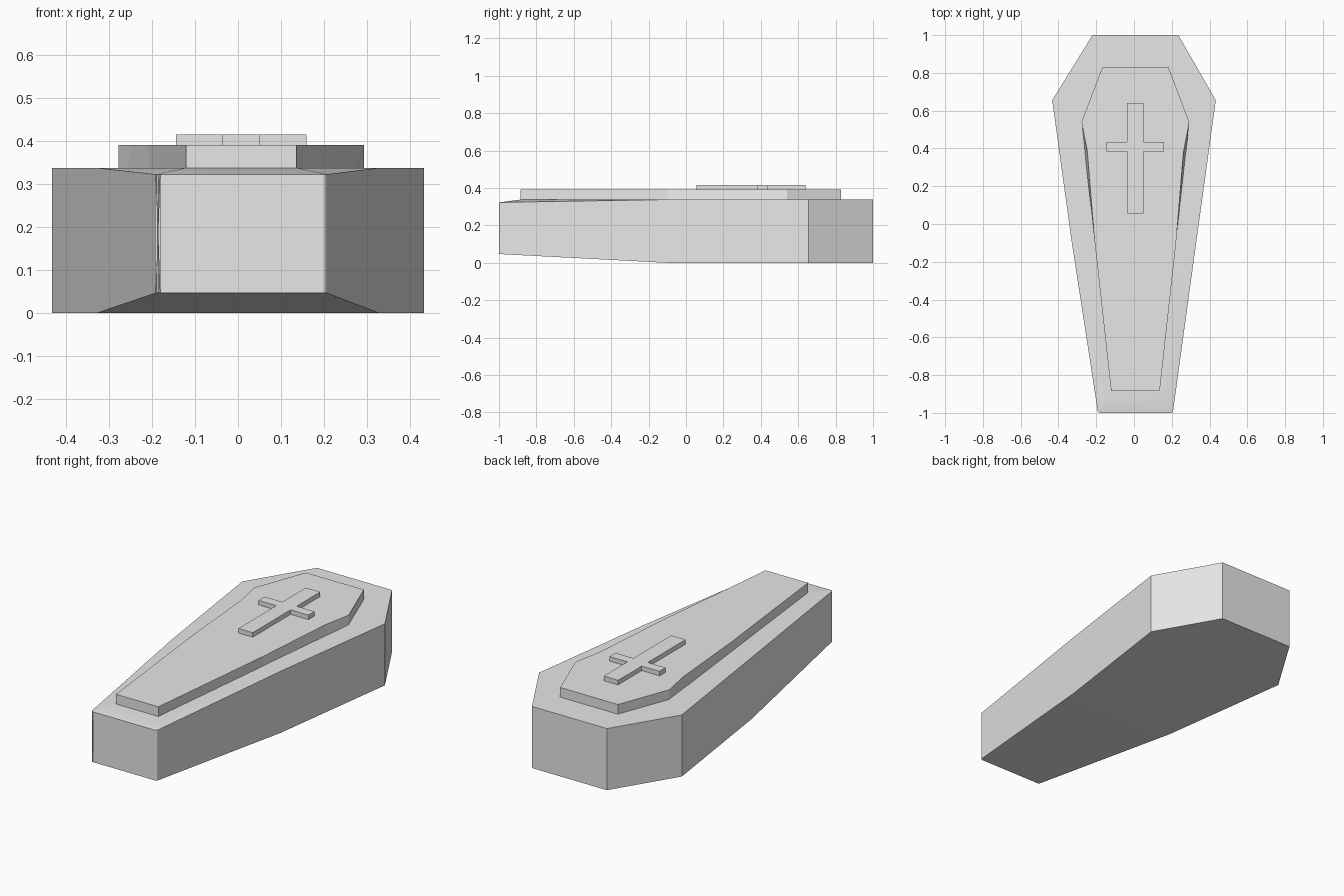
import bpy, bmesh, math

if "Cube" in bpy.data.objects:
    bpy.data.objects.remove(bpy.data.objects["Cube"], do_unlink=True)

GREY = bpy.data.materials.new("pale grey")
GREY.use_nodes = True
GREY.diffuse_color = (0.8, 0.8, 0.8, 1)
GREY.node_tree.nodes["Principled BSDF"].inputs["Base Color"].default_value = (0.8, 0.8, 0.8, 1)

OFF = 0.0075      # upper parts sit slightly off the centre line
TOP = 0.338       # height of the box rim


def finish(bm, name):
    bmesh.ops.recalc_face_normals(bm, faces=bm.faces[:])
    mesh = bpy.data.meshes.new(name)
    bm.to_mesh(mesh)
    bm.free()
    mesh.materials.append(GREY)
    obj = bpy.data.objects.new(name, mesh)
    bpy.context.collection.objects.link(obj)
    return obj


def mirrored(half):
    """Close a right-hand half outline with its mirror image."""
    return half + [(-x, y) for x, y in reversed(half)]


def prism(name, low, high, z0, z1):
    """Solid between two outlines that have the same number of points."""
    bm = bmesh.new()
    a = [bm.verts.new((x + OFF, y, z0)) for x, y in low]
    b = [bm.verts.new((x + OFF, y, z1)) for x, y in high]
    bm.faces.new(a)
    bm.faces.new(b)
    for i in range(len(a)):
        j = (i + 1) % len(a)
        bm.faces.new((a[i], a[j], b[j], b[i]))
    return finish(bm, name)


# Box: half stations from foot to head as (x, y, offset, bottom z, top z)
stations = [(0.198, -1, OFF, 0.047, 0.323), (0.329, -0.1, 0, 0, TOP),
            (0.433, 0.655, 0, 0, TOP), (0.2275, 1, OFF, 0, TOP)]
bm = bmesh.new()
low, high = [], []
for x, y, off, z0, z1 in stations:
    low.append([bm.verts.new((s * x + off, y, z0)) for s in (-1, 1)])
    high.append([bm.verts.new((s * x + off, y, z1)) for s in (-1, 1)])
for i in range(3):
    bm.faces.new((low[i][0], low[i][1], low[i + 1][1], low[i + 1][0]))
    for s in (0, 1):
        bm.faces.new((low[i][s], low[i + 1][s], high[i + 1][s], high[i][s]))
for i in (0, 3):
    bm.faces.new((low[i][0], low[i][1], high[i][1], high[i][0]))
for i in (1, 2):
    bm.faces.new((high[i][0], high[i][1], high[i + 1][1], high[i + 1][0]))
# Rim slopes gently down to the foot from the end of the lid
foot = [bm.verts.new((s * 0.1285 + OFF, -0.885, TOP)) for s in (-1, 1)]
bm.faces.new((foot[0], foot[1], high[1][1], high[1][0]))
bm.faces.new((high[0][0], high[0][1], foot[1], foot[0]))
for s in (0, 1):
    bm.faces.new((high[0][s], foot[s], high[1][s]))
# Softly rounded upright corners at the foot
corners = [bm.edges.get((low[0][s], high[0][s])) for s in (0, 1)]
bmesh.ops.bevel(bm, geom=corners, offset=0.01, segments=3, profile=0.5, affect='EDGES')
box = finish(bm, "coffin_box")
bpy.ops.object.select_all(action='DESELECT')
box.select_set(True)
bpy.context.view_layer.objects.active = box
bpy.ops.object.shade_smooth_by_angle(angle=math.radians(30))
weighted = box.modifiers.new("weighted normals", 'WEIGHTED_NORMAL')
weighted.keep_sharp = True

# Raised lid panel, its upper edge drawn in a little below the shoulders
lid_low = [(0.1285, -0.885), (0.215, -0.1), (0.268, 0.38), (0.285, 0.54), (0.175, 0.83)]
lid_high = list(lid_low)
lid_high[2] = (0.254, 0.38)
prism("lid_panel", mirrored(lid_low), mirrored(lid_high), TOP - 0.006, 0.391)

# Cross ornament on the lid
cross = mirrored([(0.0435, 0.055), (0.0435, 0.383), (0.152, 0.383),
                  (0.152, 0.435), (0.0435, 0.435), (0.0435, 0.64)])
prism("lid_cross", cross, cross, 0.387, 0.416)
